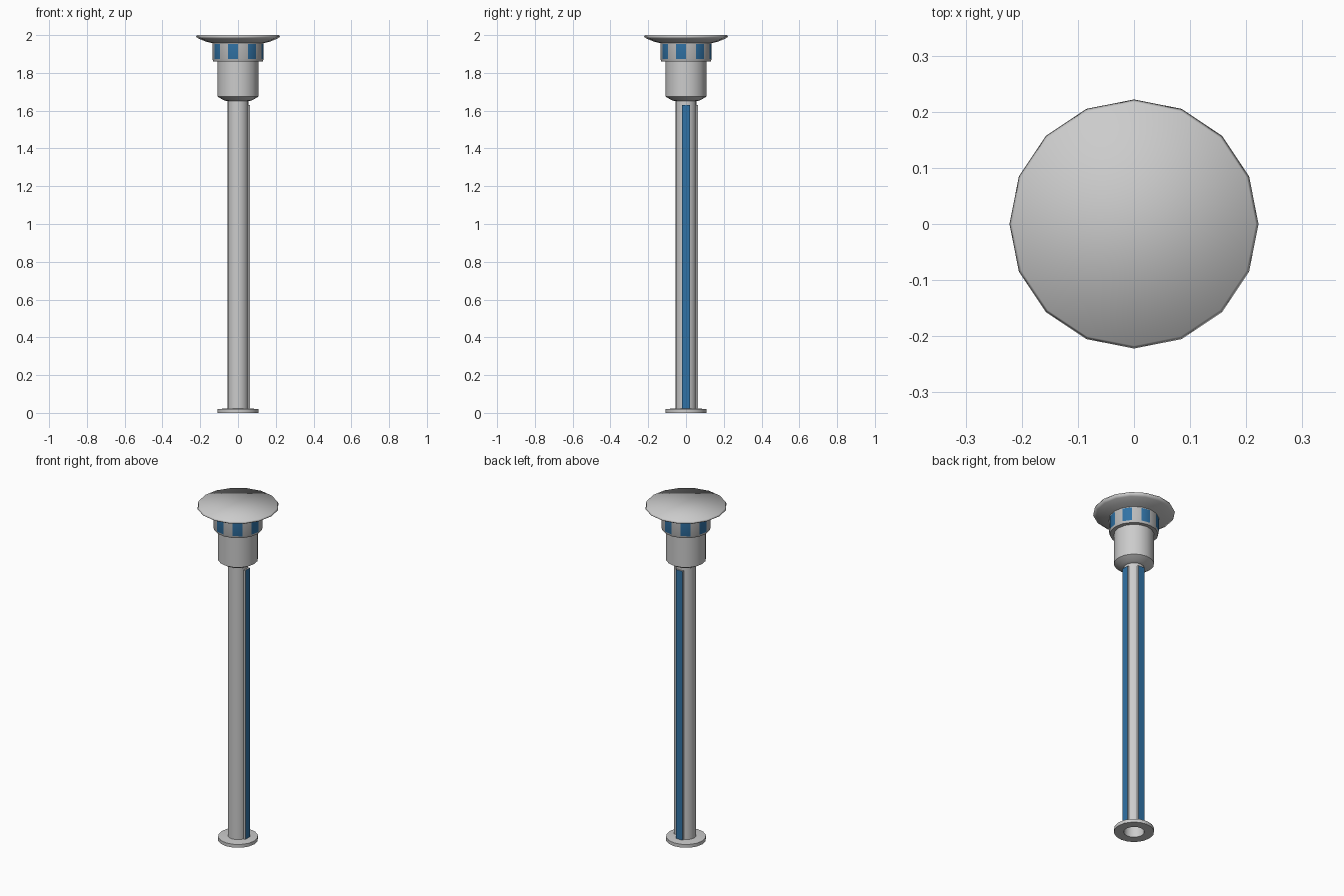
import bpy, bmesh, math

if "Cube" in bpy.data.objects:
    bpy.data.objects.remove(bpy.data.objects["Cube"])

SIDES = 16


def finish(name, bm, angle=35, mats=()):
    bmesh.ops.recalc_face_normals(bm, faces=bm.faces)
    mesh = bpy.data.meshes.new(name)
    bm.to_mesh(mesh)
    bm.free()
    obj = bpy.data.objects.new(name, mesh)
    bpy.context.collection.objects.link(obj)
    for m in mats:
        mesh.materials.append(m)
    bpy.ops.object.select_all(action='DESELECT')
    bpy.context.view_layer.objects.active = obj
    obj.select_set(True)
    bpy.ops.object.shade_smooth_by_angle(angle=math.radians(angle))
    return obj


def lathe(name, profile, cap_top=False, closed=False, angle=35, mats=(), blue_row=None):
    """Revolve (radius, z) points; optionally colour alternate facets of one row."""
    bm = bmesh.new()
    rings = []
    for r, z in profile:
        rings.append([bm.verts.new((r * math.cos(i * math.tau / SIDES),
                                    r * math.sin(i * math.tau / SIDES), z))
                      for i in range(SIDES)])
    rows = len(rings) if closed else len(rings) - 1
    for k in range(rows):
        a, b = rings[k], rings[(k + 1) % len(rings)]
        for i in range(SIDES):
            j = (i + 1) % SIDES
            f = bm.faces.new((a[i], a[j], b[j], b[i]))
            if k == blue_row and i % 2 == 1:
                f.material_index = 1
    if cap_top:
        bm.faces.new(rings[-1])
    return finish(name, bm, angle, mats)


grey = bpy.data.materials.new("grey")
grey.diffuse_color = (0.5, 0.5, 0.5, 1)
grey.use_nodes = True
grey.node_tree.nodes["Principled BSDF"].inputs["Base Color"].default_value = grey.diffuse_color
blue = bpy.data.materials.new("blue")
blue.diffuse_color = (0.03, 0.17, 0.38, 1)
blue.use_nodes = True
blue.node_tree.nodes["Principled BSDF"].inputs["Base Color"].default_value = blue.diffuse_color

# Base flange with open centre
lathe("base_flange", [(0.056, 0), (0.109, 0), (0.109, 0.02), (0.056, 0.024)], closed=True)

# Hollow pole
lathe("pole", [(0.056, 0.0), (0.056, 1.66)])

# Lamp body tapering into the pole
lathe("lamp_body", [(0.056, 1.65), (0.075, 1.655), (0.109, 1.675), (0.109, 1.86)])

# Light ring with alternating blue windows
lathe("light_ring", [(0.109, 1.86), (0.131, 1.86), (0.135, 1.873), (0.135, 1.952), (0.135, 1.962)],
      mats=(grey, blue), blue_row=2)

# Flared cap
lathe("cap", [(0.135, 1.957), (0.17, 1.966), (0.205, 1.98), (0.222, 1.99), (0.217, 2.0)],
      cap_top=True, angle=180)


# Blue strips in grey channels on the +x and +y sides of the pole
def light_strip(name, turn):
    bm = bmesh.new()
    bmesh.ops.create_cube(bm, size=1)
    c, s = math.cos(turn), math.sin(turn)
    for f in bm.faces:
        f.material_index = 1 if f.calc_center_median().x > 0.4 else 0
    for v in bm.verts:
        x = 0.0535 + v.co.x * 0.019
        y = v.co.y * 0.043
        z = 0.8275 + v.co.z * 1.607
        v.co = (c * x - s * y, s * x + c * y, z)
    return finish(name, bm, 30, (grey, blue))


light_strip("side_strip", 0)
light_strip("back_strip", math.pi / 2)
